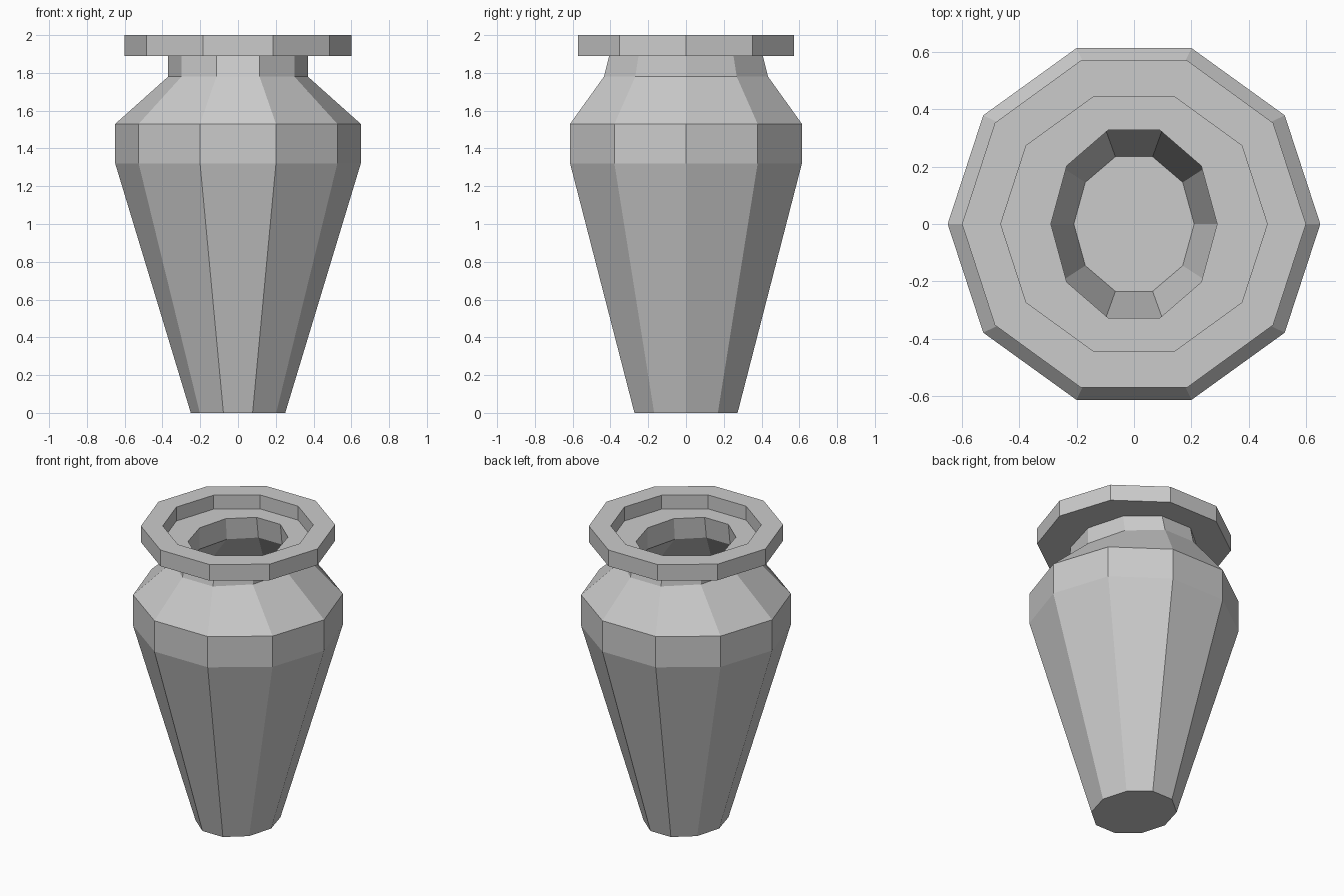
import bpy, bmesh
from math import cos, sin, tau

if "Cube" in bpy.data.objects:
    bpy.data.objects.remove(bpy.data.objects["Cube"])

SIDES = 10


def lathe(name, profile):
    """Skin ten-sided oval rings (x radius, y radius, z) and cap both ends."""
    bm = bmesh.new()
    rings = [[bm.verts.new((rx * cos(tau * i / SIDES), ry * sin(tau * i / SIDES), z))
              for i in range(SIDES)] for rx, ry, z in profile]
    for a, b in zip(rings, rings[1:]):
        for i in range(SIDES):
            j = (i + 1) % SIDES
            bm.faces.new((a[i], a[j], b[j], b[i]))
    bm.faces.new(rings[0][::-1])
    bm.faces.new(rings[-1])
    bmesh.ops.recalc_face_normals(bm, faces=bm.faces)
    mesh = bpy.data.meshes.new(name)
    bm.to_mesh(mesh)
    bm.free()
    obj = bpy.data.objects.new(name, mesh)
    bpy.context.collection.objects.link(obj)
    return obj


# Outside of the vase, from foot to lip
outer = [
    (0.25, 0.287, 0.00),   # foot
    (0.65, 0.645, 1.32),   # belly
    (0.65, 0.645, 1.53),   # shoulder
    (0.37, 0.457, 1.78),   # neck base
    (0.37, 0.428, 1.89),   # neck top
    (0.60, 0.600, 1.89),   # rim underside
    (0.60, 0.600, 2.00),   # rim top
]

# Inside of the vase, from lip down to the floor
inner = [
    (0.465, 0.465, 2.00),  # rim inner edge
    (0.465, 0.465, 1.905), # recessed ledge
    (0.29, 0.345, 1.905),  # mouth
    (0.29, 0.365, 1.76),   # neck inside
    (0.56, 0.560, 1.50),   # shoulder inside
    (0.56, 0.560, 1.33),   # belly inside
    (0.21, 0.247, 0.06),   # floor
]

lathe("vase", outer + inner)
